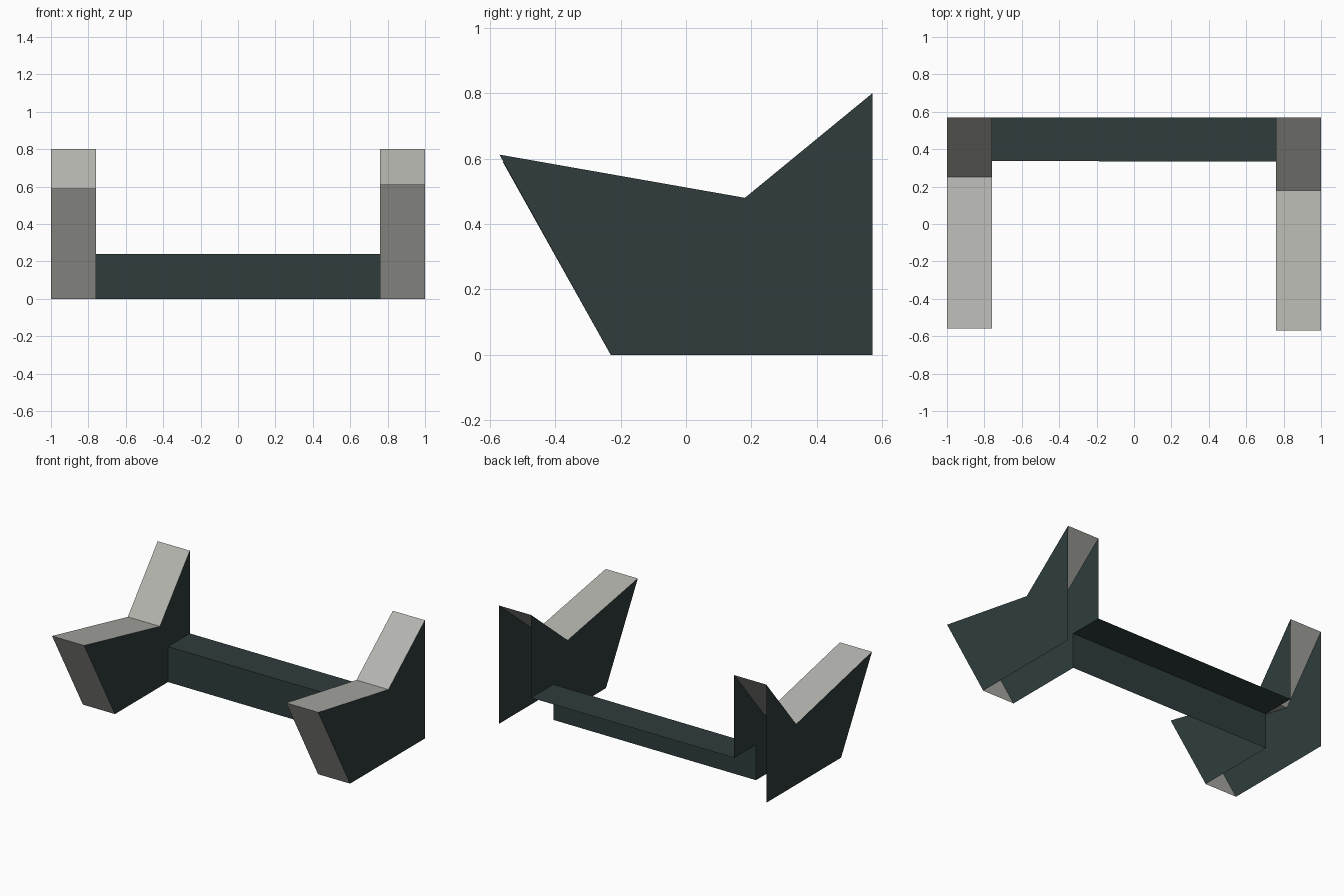
import bpy, bmesh

if "Cube" in bpy.data.objects:
    bpy.data.objects.remove(bpy.data.objects["Cube"])


def material(name, rgb):
    m = bpy.data.materials.new(name)
    m.diffuse_color = (*rgb, 1)
    m.use_nodes = True
    m.node_tree.nodes["Principled BSDF"].inputs["Base Color"].default_value = m.diffuse_color
    return m


teal = material("dark teal", (0.029, 0.046, 0.046))
grey = material("warm grey", (0.456, 0.456, 0.425))

BACK, BAR_TOP = 0.57, 0.24
OUTER, INNER = 1.0, 0.76


def sheet_object(name, faces):
    """Open shell made from (points, material index) sheets."""
    bm = bmesh.new()
    for pts, mat in faces:
        f = bm.faces.new([bm.verts.new(p) for p in pts])
        f.material_index = mat
    bmesh.ops.remove_doubles(bm, verts=bm.verts, dist=1e-5)
    bmesh.ops.recalc_face_normals(bm, faces=bm.faces)
    me = bpy.data.meshes.new(name)
    bm.to_mesh(me)
    bm.free()
    me.materials.append(teal)
    me.materials.append(grey)
    ob = bpy.data.objects.new(name, me)
    bpy.context.collection.objects.link(ob)


def bracket(name, side, tip, valley, bar_front):
    """Hollow side bracket, open at the back and bottom."""
    foot, top = (-0.23, 0), (BACK, 0.8)
    xo, xi = side * OUTER, side * INNER
    outer = [foot, (BACK, 0), top, valley, tip]
    # inner plate is notched where the bar runs in
    inner = [foot, (bar_front, 0), (bar_front, BAR_TOP), (BACK, BAR_TOP),
             top, valley, tip]
    faces = [([(xo, *p) for p in outer], 0), ([(xi, *p) for p in inner], 0)]
    # grey band: rear slope, front slope, slanted front
    band = [top, valley, tip, foot]
    for a, b in zip(band, band[1:]):
        faces.append(([(xo, *a), (xo, *b), (xi, *b), (xi, *a)], 1))
    sheet_object(name, faces)


bracket("left_bracket", -1, (-0.56, 0.59), (0.25, 0.41), 0.337)
bracket("right_bracket", 1, (-0.57, 0.612), (0.18, 0.48), 0.333)

# Cross bar: top and front sheets only
lf, rf = (-INNER, 0.337), (INNER, 0.333)
sheet_object("cross_bar", [
    ([(*lf, 0), (*rf, 0), (*rf, BAR_TOP), (*lf, BAR_TOP)], 0),
    ([(*lf, BAR_TOP), (*rf, BAR_TOP), (INNER, BACK, BAR_TOP), (-INNER, BACK, BAR_TOP)], 0),
])
